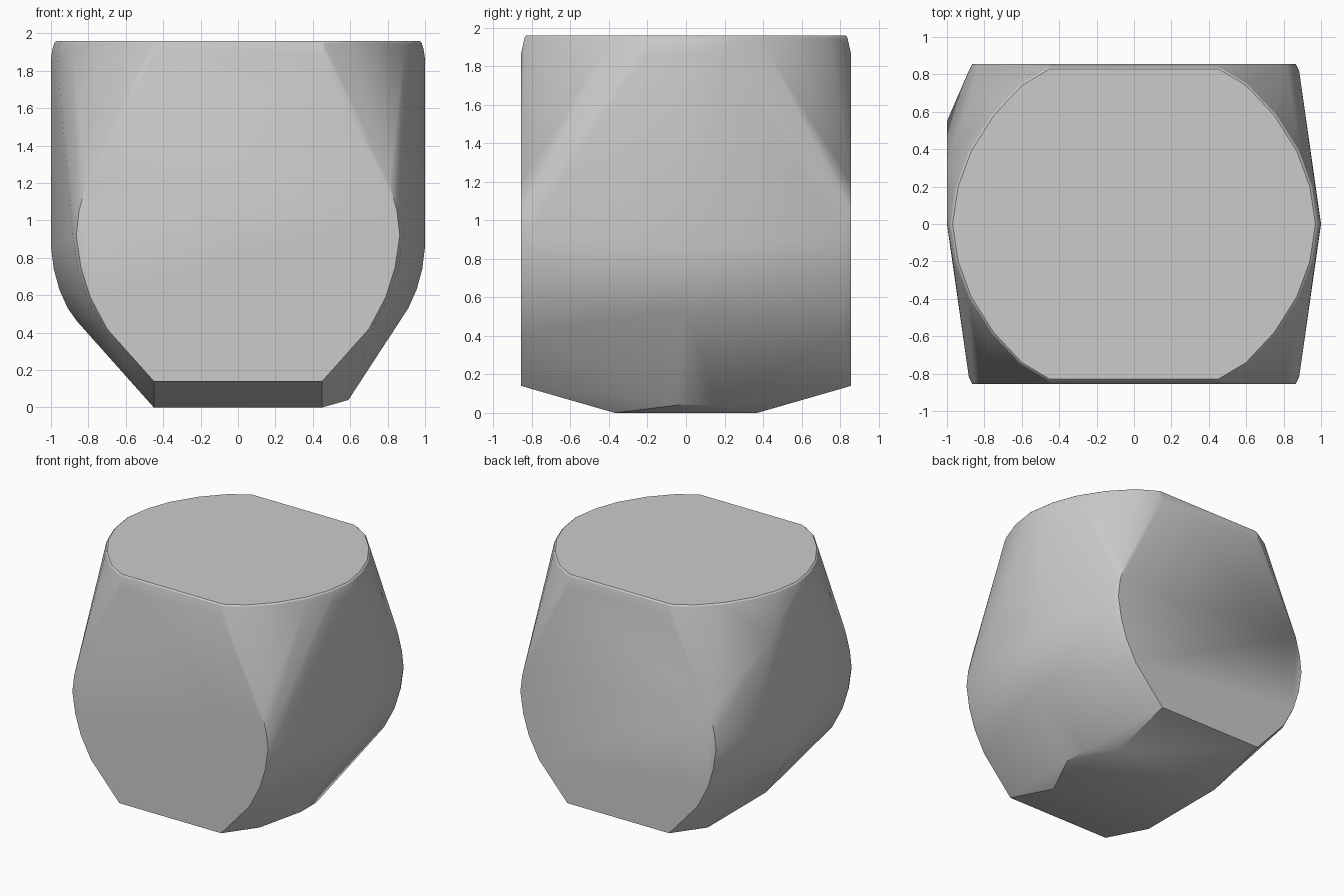
import bpy, bmesh, math

old = bpy.data.objects.get("Cube")
if old:
    bpy.data.objects.remove(old, do_unlink=True)

grey = bpy.data.materials.new("plain_grey")
grey.use_nodes = True
tone = (0.6, 0.6, 0.6, 1)
grey.diffuse_color = tone
grey.node_tree.nodes["Principled BSDF"].inputs["Base Color"].default_value = tone

points = []

# rounded top: two outlines, the lower one slightly wider, forming the soft rim
rim = [(0.45, 0.83), (0.6, 0.74), (0.75, 0.58), (0.87, 0.39), (0.94, 0.2), (0.97, 0)]
for grow, z in ((0, 1.96), (0.012, 1.95), (0.022, 1.92), (0.03, 1.87)):
    for x, y in rim:
        for sx in (-1, 1):
            for sy in (-1, 1):
                points.append((sx * (x + grow * x), sy * (y + grow * y * 0.8), z))

# front and back faces, with a narrow softened border
face = [(0.45, 0.14), (0.7, 0.42), (0.79, 0.59), (0.84, 0.75), (0.865, 0.92),
        (0.85, 1.05), (0.81, 1.2), (0.45, 1.87)]
for x, z in face:
    for sx in (-1, 1):
        for sy in (-1, 1):
            points.append((sx * x, sy * 0.856, z))
            if 0.4 < z < 1.3:
                points.append((sx * (x + 0.018), sy * 0.82, z))

# bulging sides: vertical ridge that curves in towards the base
side = [(1, 0.86), (0.985, 0.74), (0.955, 0.63), (0.91, 0.53), (0.86, 0.46)]
for x, z in side:
    for sx in (-1, 1):
        points.append((sx * x, 0, z))

# keel-like base, with one lifted edge on the left side
for x in (-0.45, 0.45):
    for y in (-0.37, 0.37):
        points.append((x, y, 0))
points += [(0.59, -0.05, 0.04), (0.59, 0.15, 0.04)]

# protruding corner at the rear of the right side
points += [(-1, 0.55, 0.95), (-1, 0.35, 1.65)]

bm = bmesh.new()
for p in points:
    bm.verts.new(p)
hull = bmesh.ops.convex_hull(bm, input=bm.verts[:])
spare = [v for v in bm.verts if not v.link_faces]
bmesh.ops.delete(bm, geom=spare, context='VERTS')
bmesh.ops.dissolve_limit(bm, angle_limit=math.radians(1), verts=bm.verts[:], edges=bm.edges[:])
bmesh.ops.recalc_face_normals(bm, faces=bm.faces[:])

mesh = bpy.data.meshes.new("rounded_block")
bm.to_mesh(mesh)
bm.free()
mesh.materials.append(grey)
block = bpy.data.objects.new("rounded_block", mesh)
bpy.context.collection.objects.link(block)
bpy.context.view_layer.objects.active = block
block.select_set(True)
bpy.ops.object.shade_smooth_by_angle(angle=math.radians(25))
